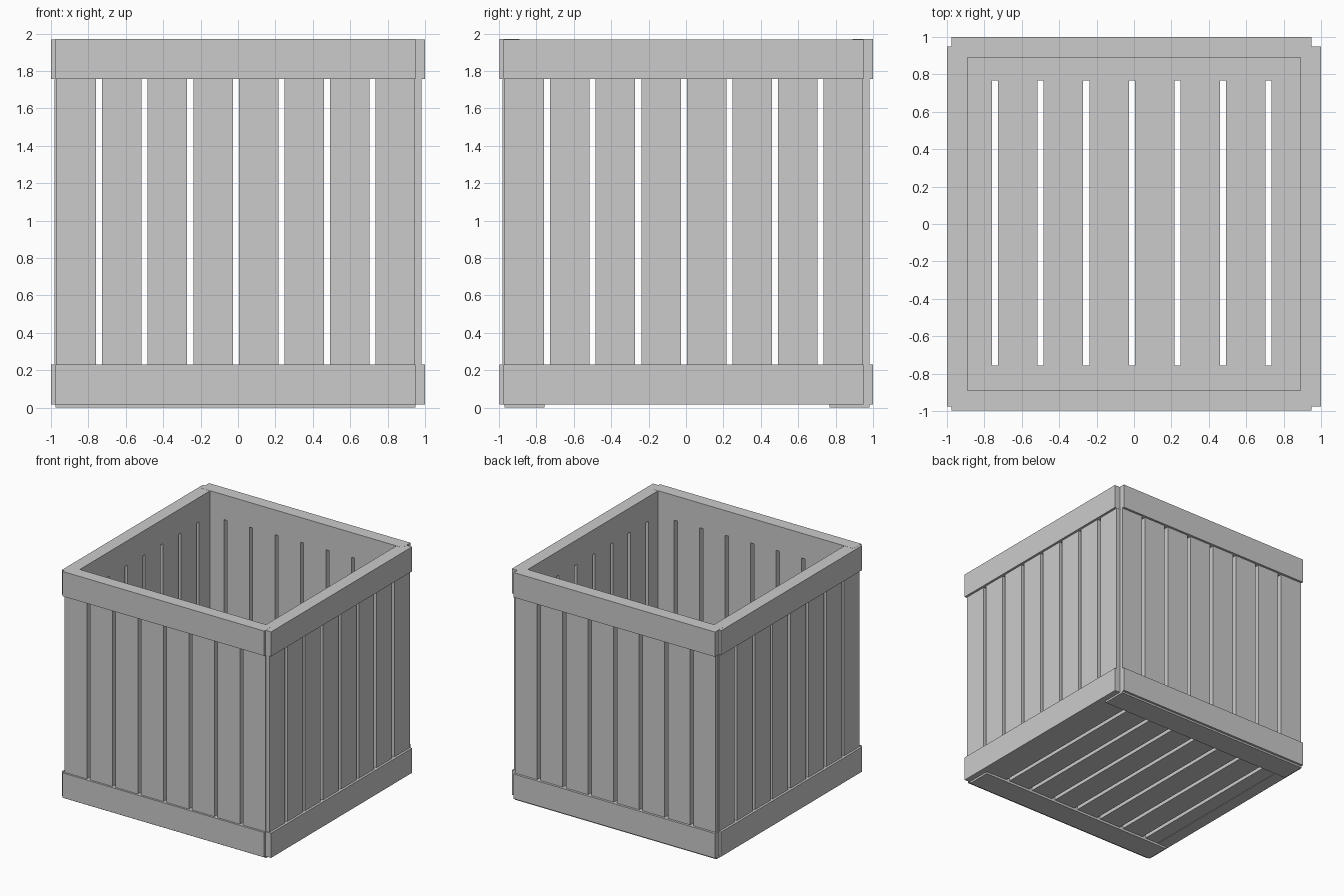
import bpy
from mathutils import Vector

if "Cube" in bpy.data.objects:
    bpy.data.objects.remove(bpy.data.objects["Cube"])

INNER, SLAT_OUT = 0.89, 0.98        # depth of the inside wall and slat faces
PITCH, SLAT_W, SLAT_COUNT = 0.2437, 0.211, 8
START = -0.97


def box(name, a, b):
    """Axis-aligned box between two opposite corners."""
    a, b = Vector(a), Vector(b)
    bpy.ops.mesh.primitive_cube_add(size=1, location=(a + b) / 2)
    ob = bpy.context.object
    ob.name = name
    ob.scale = [abs(q - p) for p, q in zip(a, b)]
    bpy.ops.object.transform_apply(location=False, rotation=False, scale=True)
    return ob


def panel(name, place, out, v0, v1, band, trim=0.0):
    """Slatted panel; place maps (across, along, outward) to x, y, z."""
    # two cross bands
    for label, lo, hi in (("lower_band", v0, v0 + band), ("upper_band", v1 - band, v1 - trim)):
        box(f"{name}_{label}", place(-0.977, lo, INNER), place(0.948, hi, out))
    # eight slats between the bands
    for i in range(SLAT_COUNT):
        u = START + i * PITCH
        box(f"{name}_slat_{i + 1}", place(u, v0 + band, INNER),
            place(u + SLAT_W, v1 - band, SLAT_OUT))


# four walls
panel("front", lambda u, v, w: (u, -w, v), 0.997, 0.016, 1.97, 0.214)
panel("back", lambda u, v, w: (u, w, v), 1.0, 0.016, 1.97, 0.214)
panel("left", lambda u, v, w: (-w, u, v), 1.0, 0.017, 1.97, 0.213, 0.001)
panel("right", lambda u, v, w: (w, u, v), 1.0, 0.017, 1.97, 0.213, 0.001)

# floor: the same panel laid flat, bands at the front and back ends
panel("floor", lambda u, v, w: (u, v, 1.0 - w), 1.0, -0.97, 0.98, 0.213)
